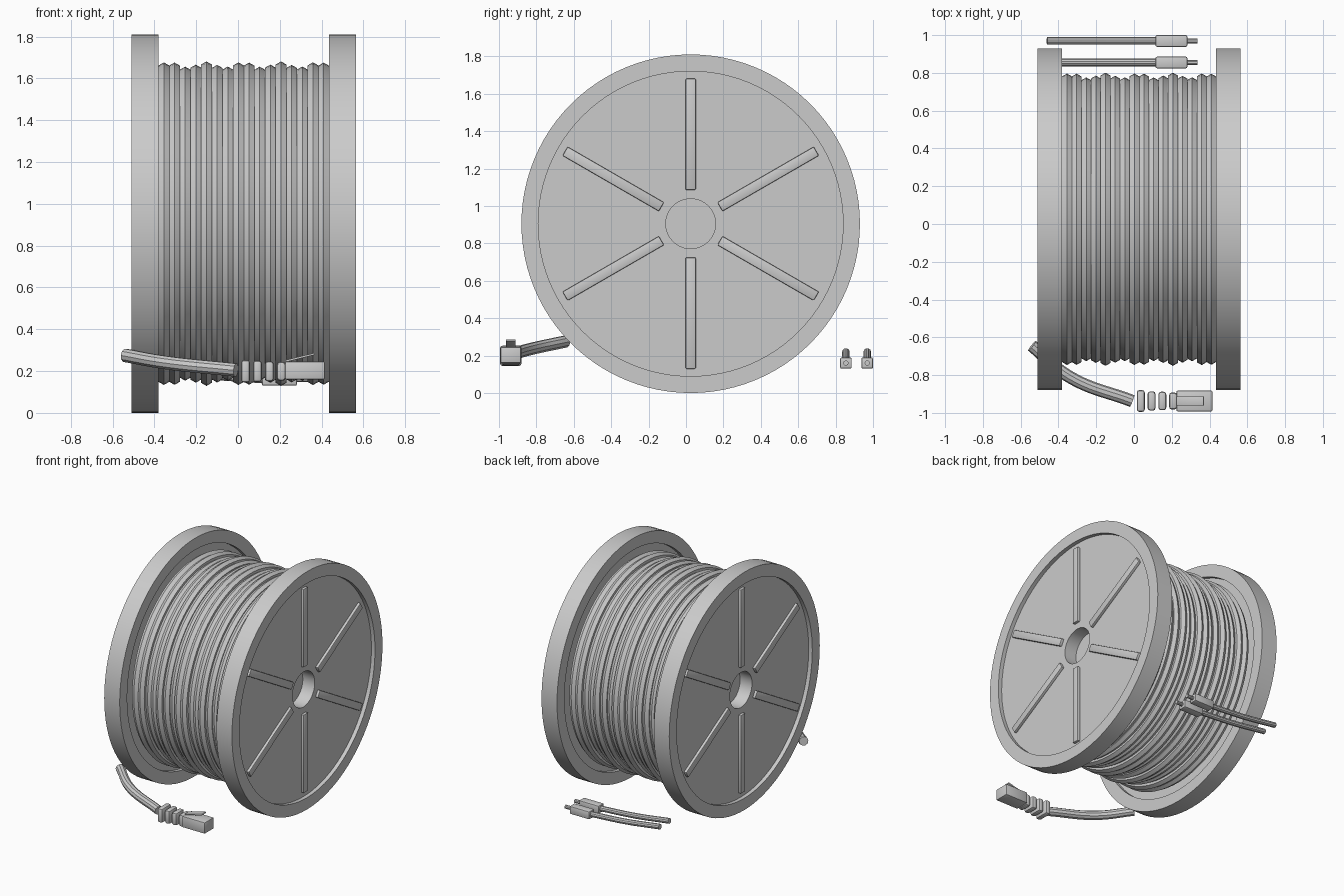
import bpy, bmesh, math
from mathutils import Matrix, Vector

cube = bpy.data.objects.get("Cube")
if cube:
    bpy.data.objects.remove(cube, do_unlink=True)

grey = bpy.data.materials.new("plain_grey")
grey.use_nodes = True
grey.diffuse_color = (0.6, 0.6, 0.6, 1)
grey.node_tree.nodes["Principled BSDF"].inputs["Base Color"].default_value = (0.6, 0.6, 0.6, 1)

HUB = Vector((0, 0.025, 0.905))      # centre of the reel
LEFT, RIGHT = 0.435, -0.38           # inner faces of the two flanges


def shade(obj):
    bpy.ops.object.select_all(action='DESELECT')
    obj.select_set(True)
    bpy.context.view_layer.objects.active = obj
    bpy.ops.object.shade_smooth_by_angle(angle=math.radians(30))


def finish(name, bm):
    bmesh.ops.recalc_face_normals(bm, faces=bm.faces)
    mesh = bpy.data.meshes.new(name)
    bm.to_mesh(mesh)
    bm.free()
    mesh.materials.append(grey)
    obj = bpy.data.objects.new(name, mesh)
    bpy.context.collection.objects.link(obj)
    shade(obj)
    return obj


def lathe(bm, profile, closed=True, steps=96):
    """Turn (x, radius) points around the reel axis."""
    verts = [bm.verts.new(HUB + Vector((x, 0, r))) for x, r in profile]
    pairs = list(zip(verts, verts[1:]))
    if closed:
        pairs.append((verts[-1], verts[0]))
    edges = [bm.edges.new(p) for p in pairs]
    bmesh.ops.spin(bm, geom=verts + edges, cent=HUB, axis=(1, 0, 0),
                   angle=math.tau, steps=steps)
    bmesh.ops.remove_doubles(bm, verts=bm.verts, dist=0.0002)


def block(bm, centre, size, bevel, turn=Matrix()):
    """Add a box with bevelled edges."""
    matrix = Matrix.Translation(centre) @ turn @ Matrix.Diagonal((*size, 1))
    verts = bmesh.ops.create_cube(bm, size=1, matrix=matrix)["verts"]
    edges = list({e for v in verts for e in v.link_edges})
    bmesh.ops.bevel(bm, geom=edges, offset=bevel, segments=2, profile=0.5,
                    affect='EDGES')


def box(name, centre, size, bevel, turn=Matrix()):
    bm = bmesh.new()
    block(bm, centre, size, bevel, turn)
    return finish(name, bm)


def tube(name, points, radius):
    """Round cable through the points."""
    curve = bpy.data.curves.new(name, 'CURVE')
    curve.dimensions = '3D'
    curve.bevel_depth = radius
    curve.bevel_resolution = 3
    curve.use_fill_caps = True
    spline = curve.splines.new('BEZIER')
    spline.bezier_points.add(len(points) - 1)
    for p, co in zip(spline.bezier_points, points):
        p.co = co
        p.handle_left_type = p.handle_right_type = 'AUTO'
    obj = bpy.data.objects.new(name, curve)
    bpy.context.collection.objects.link(obj)
    bpy.ops.object.select_all(action='DESELECT')
    obj.select_set(True)
    bpy.context.view_layer.objects.active = obj
    bpy.ops.object.convert(target='MESH')
    obj = bpy.context.view_layer.objects.active
    obj.data.materials.clear()
    obj.data.materials.append(grey)
    shade(obj)


# Flanges: raised rim, recessed web, blind centre hole, six radial ribs
flange = [(0, 0), (0, 0.133), (0.1, 0.133), (0.1, 0.815), (0.13, 0.815),
          (0.13, 0.905), (0, 0.905), (0, 0.815), (0.03, 0.815),
          (0.03, 0.15), (-0.01, 0.15), (-0.01, 0)]
for side, start, sign in (("left", LEFT, 1), ("right", RIGHT, -1)):
    bm = bmesh.new()
    lathe(bm, [(start + sign * x, r) for x, r in flange])
    finish(side + "_flange", bm)
    bm = bmesh.new()
    for i in range(6):
        turn = Matrix.Rotation(math.radians(60 * i), 4, 'X')
        centre = HUB + turn @ Vector((start + sign * 0.105, 0, 0.478))
        block(bm, centre, (0.03, 0.055, 0.595), 0.006, turn)
    finish(side + "_flange_ribs", bm)

# Core drum under the winding
bm = bmesh.new()
lathe(bm, [(RIGHT - 0.04, 0.5), (RIGHT - 0.04, 0.7),
           (LEFT + 0.04, 0.7), (LEFT + 0.04, 0.5)])
finish("core_drum", bm)

# Wound cable: six-sided turns at slightly varying radius
TURNS = 16
pitch = (LEFT - RIGHT) / TURNS
bm = bmesh.new()
for i in range(TURNS):
    x = RIGHT + pitch * (i + 0.5)
    r = 0.733 + 0.013 * math.cos(math.tau * (x + 0.33) / 0.178)
    lathe(bm, [(x + 0.03 * math.sin(math.radians(a)), r + 0.03 * math.cos(math.radians(a)))
               for a in range(0, 360, 60)])
finish("wound_cable", bm)

# Loose cable end with strain relief and clip plug
tube("loose_cable", [(-0.54, -0.645, 0.275), (-0.34, -0.81, 0.24),
                     (-0.01, -0.937, 0.205)], 0.033)
for i, (half_y, half_z) in enumerate(((0.058, 0.054), (0.051, 0.051),
                                      (0.049, 0.048), (0.045, 0.045))):
    box(f"strain_relief_{i + 1}", (0.036 + 0.057 * i, -0.937, 0.199),
        (0.042, 2 * half_y, 2 * half_z), 0.014)
box("plug_body", (0.32, -0.937, 0.203), (0.19, 0.11, 0.085), 0.006)
box("plug_clip", (0.297, -0.937, 0.265), (0.148, 0.05, 0.01), 0.002,
    Matrix.Rotation(math.radians(-14), 4, 'Y'))

# Pair of thin leads behind the reel
for side, y in (("inner", 0.855), ("outer", 0.969)):
    tube(side + "_lead", [(-0.46, y, 0.22), (-0.17, y, 0.182), (0.125, y, 0.16)], 0.02)
    box(side + "_connector", (0.198, y, 0.16), (0.168, 0.062, 0.06), 0.008)
    tube(side + "_ferrule", [(0.27, y, 0.16), (0.335, y, 0.16)], 0.014)
